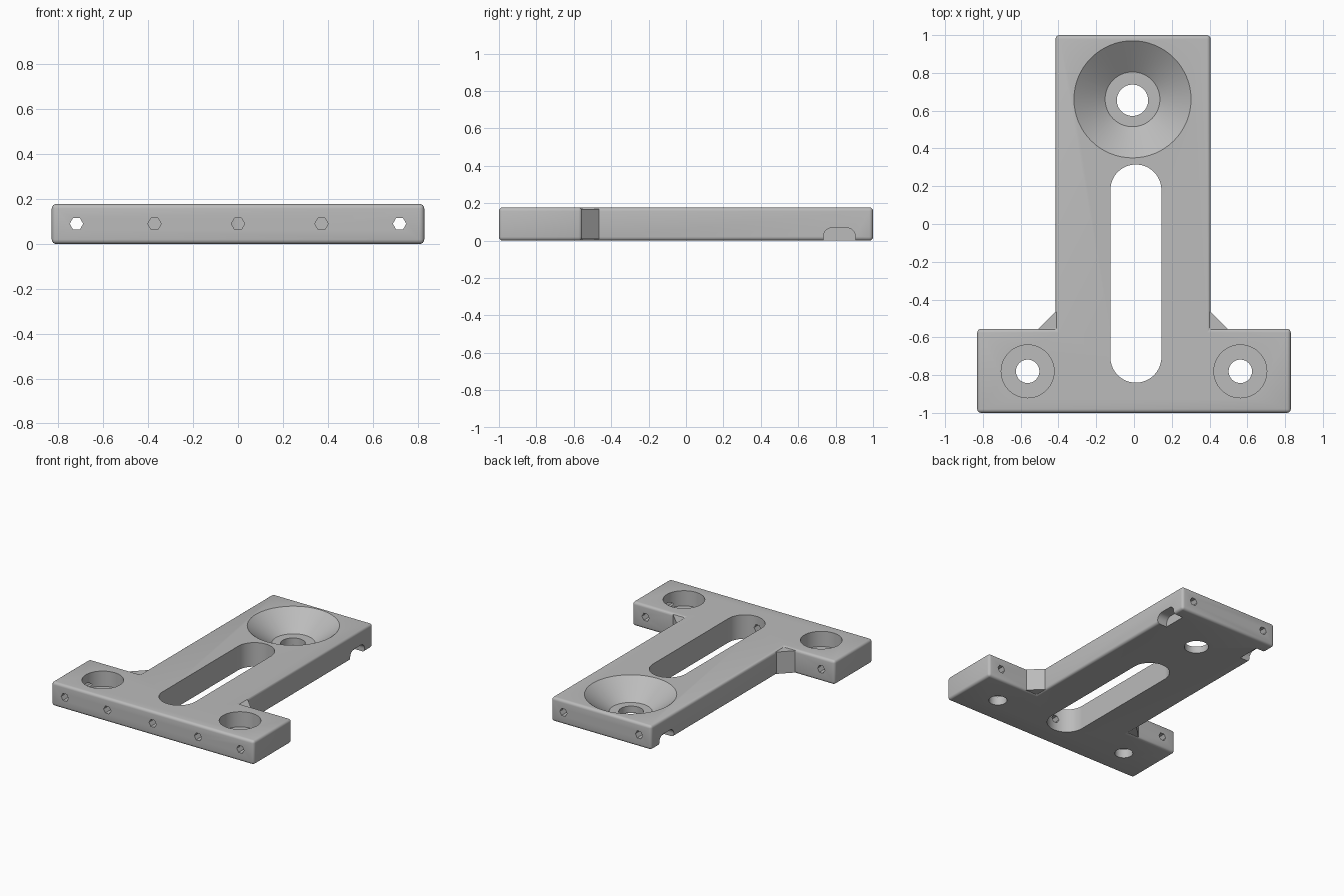
import bpy, bmesh, math

if "Cube" in bpy.data.objects:
    bpy.data.objects.remove(bpy.data.objects["Cube"], do_unlink=True)

THICK = 0.178
MID = 0.09

grey = bpy.data.materials.new("plain grey")
grey.use_nodes = True
GREY = (0.5, 0.5, 0.5, 1)
grey.diffuse_color = GREY
grey.node_tree.nodes["Principled BSDF"].inputs["Base Color"].default_value = GREY


def to_object(bm, name):
    bmesh.ops.recalc_face_normals(bm, faces=bm.faces)
    mesh = bpy.data.meshes.new(name)
    bm.to_mesh(mesh)
    bm.free()
    mesh.materials.append(grey)
    ob = bpy.data.objects.new(name, mesh)
    bpy.context.collection.objects.link(ob)
    return ob


def prism(name, points, low, high, bevel=0, axis="z"):
    """Extrude a 2D outline along z, or a (y, z) outline along x."""
    bm = bmesh.new()
    place = (lambda p: (p[0], p[1], low)) if axis == "z" else (lambda p: (low, p[0], p[1]))
    face = bm.faces.new([bm.verts.new(place(p)) for p in points])
    new = bmesh.ops.extrude_face_region(bm, geom=[face])["geom"]
    step = (0, 0, high - low) if axis == "z" else (high - low, 0, 0)
    bmesh.ops.translate(bm, vec=step, verts=[v for v in new if isinstance(v, bmesh.types.BMVert)])
    bmesh.ops.recalc_face_normals(bm, faces=bm.faces)
    if bevel:
        bmesh.ops.bevel(bm, geom=bm.edges[:], offset=bevel, segments=4, profile=0.5, affect="EDGES")
    return to_object(bm, name)


def arc(cx, cy, r, start, end, n):
    steps = [math.radians(start + (end - start) * i / n) for i in range(n + 1)]
    return [(cx + r * math.cos(a), cy + r * math.sin(a)) for a in steps]


def disc(name, x, y, r, low, high, r_top=None):
    """Upright round cutter, optionally flared towards the top."""
    bm = bmesh.new()
    bmesh.ops.create_cone(bm, cap_ends=True, segments=64, radius1=r,
                          radius2=r_top or r, depth=high - low)
    bmesh.ops.translate(bm, vec=(x, y, (low + high) / 2), verts=bm.verts)
    return to_object(bm, name)


def hex_hole(x, start, end):
    """Six-sided drill running along y."""
    ob = prism("hex_cutter", arc(0, 0, 0.03, 0, 300, 5), start, end)
    for v in ob.data.vertices:
        a, b, c = v.co
        v.co = (x + a, c, MID + b)
    ob.data.flip_normals()
    return ob


def combine(target, tool, operation):
    mod = target.modifiers.new("boolean", "BOOLEAN")
    mod.operation, mod.solver, mod.object = operation, "EXACT", tool
    bpy.context.view_layer.objects.active = target
    bpy.ops.object.modifier_apply(modifier=mod.name)
    bpy.data.objects.remove(tool, do_unlink=True)


# T-shaped plate with softened edges
L, R, ARM, STEP = -0.415, 0.405, 0.83, -0.555
plate = prism("mounting_plate", [(-ARM, -1), (ARM, -1), (ARM, STEP), (R, STEP), (R, 1),
                                 (L, 1), (L, STEP), (-ARM, STEP)], 0, THICK, 0.02)

# Corner gussets between stem and arms
for edge, s in ((L, -1), (R, 1)):
    gusset = prism("gusset", [(edge - s * 0.05, STEP + 0.09), (edge, STEP + 0.09),
                              (edge + s * 0.09, STEP), (edge + s * 0.09, STEP - 0.05),
                              (edge - s * 0.05, STEP - 0.05)], 0.008, THICK - 0.008)
    combine(plate, gusset, "UNION")

# Long rounded slot
slot = prism("slot_cutter", arc(0.01, 0.18, 0.135, 0, 180, 32)
             + arc(0.01, -0.705, 0.135, 180, 360, 32), -0.1, 0.3)
cutters = [slot]

# Conical recess with a through hole
FLOOR = 0.05
slope = (0.31 - 0.145) / (THICK - FLOOR)
cutters += [disc("recess_cutter", -0.008, 0.66, 0.145, FLOOR, 0.25, 0.145 + slope * (0.25 - FLOOR)),
            disc("hole_cutter", -0.008, 0.655, 0.083, -0.1, 0.15)]

# Counterbored screw holes, drilled holes and side notches
for s in (-1, 1):
    cutters += [disc("counterbore_cutter", s * 0.563, -0.78, 0.14, 0.065, 0.3),
                disc("screw_cutter", s * 0.563, -0.78, 0.062, -0.1, 0.15),
                hex_hole(s * 0.72, -1.1, -0.4),
                hex_hole(s * 0.372, -1.1, -0.6),
                hex_hole(s * 0.31 - 0.005, 0.75, 1.1)]
    edge = R if s > 0 else L
    profile = [(0.735, -0.1), (0.905, -0.1)] + arc(0.86, 0.023, 0.045, 0, 90, 8) \
        + arc(0.78, 0.023, 0.045, 90, 180, 8)
    cutters.append(prism("notch_cutter", profile, edge - s * 0.08, edge + s * 0.1, axis="x"))
cutters.append(hex_hole(0, -1.1, -0.75))

for cutter in cutters:
    combine(plate, cutter, "DIFFERENCE")

# Smooth curved walls, crisp edges
bpy.ops.object.select_all(action="DESELECT")
plate.select_set(True)
bpy.context.view_layer.objects.active = plate
bpy.ops.object.shade_smooth_by_angle(angle=math.radians(30))
